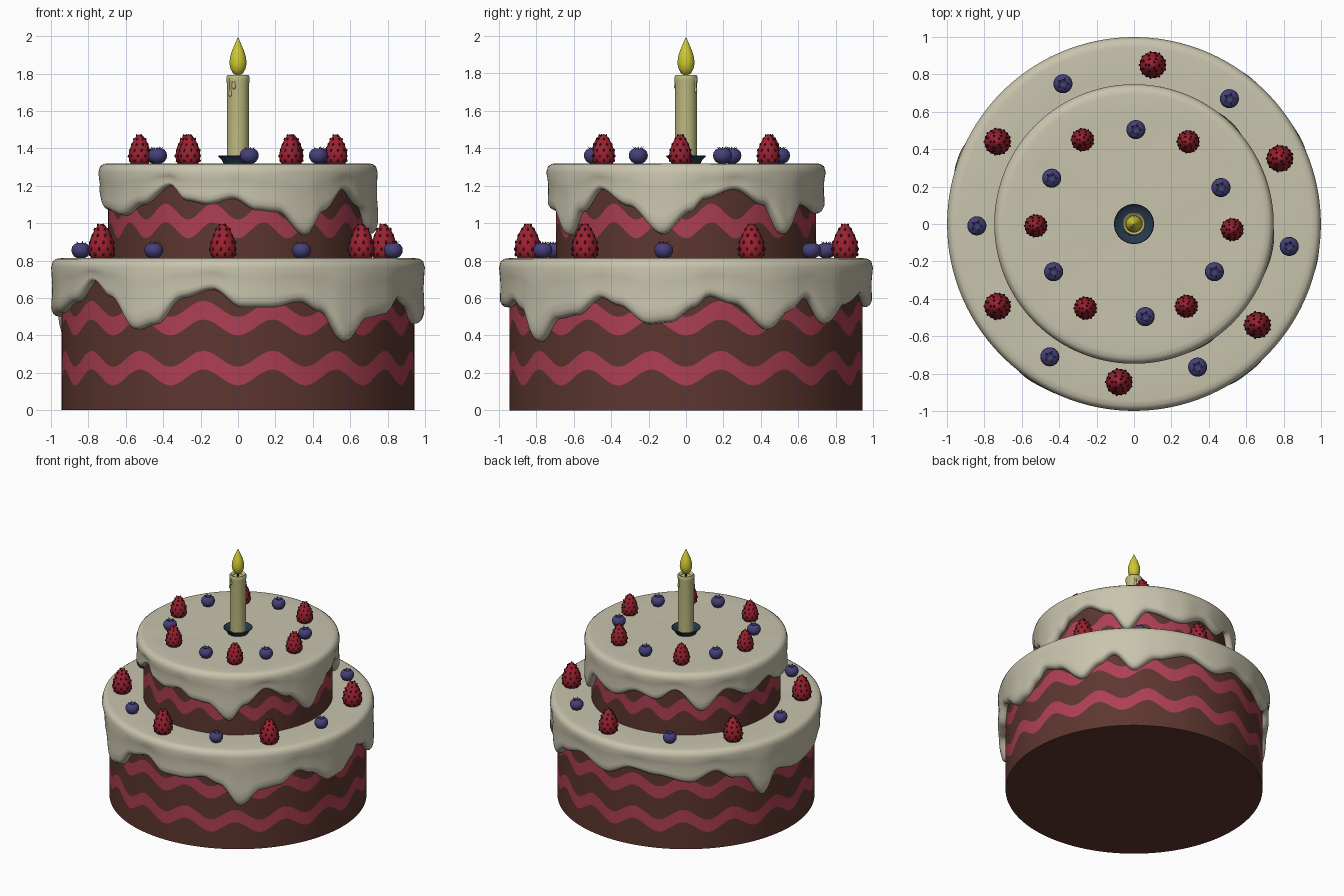
import bpy, bmesh, math, random
from mathutils import Vector, noise

if "Cube" in bpy.data.objects:
    bpy.data.objects.remove(bpy.data.objects["Cube"])
random.seed(4)
TAU = 2 * math.pi


def mat(name, r, g, b):
    m = bpy.data.materials.new(name)
    m.diffuse_color = (r, g, b, 1)
    m.use_nodes = True
    m.node_tree.nodes["Principled BSDF"].inputs["Base Color"].default_value = m.diffuse_color
    return m


ICING = mat("icing", .58, .55, .42)
CHOC = mat("chocolate", .11, .037, .028)
PINK = mat("pink", .42, .05, .09)
RED = mat("berry_red", .33, .015, .03)
SEED = mat("seed_dark", .04, .01, .01)
BLUE = mat("berry_blue", .06, .05, .19)
WAX = mat("candle_wax", .52, .5, .22)
FLAME = mat("flame_yellow", .62, .58, .03)
DARK = mat("holder_dark", .02, .04, .07)


def finish(name, bm, mats, angle=50):
    bmesh.ops.recalc_face_normals(bm, faces=bm.faces)
    me = bpy.data.meshes.new(name)
    bm.to_mesh(me)
    bm.free()
    ob = bpy.data.objects.new(name, me)
    bpy.context.collection.objects.link(ob)
    for m in mats:
        me.materials.append(m)
    bpy.ops.object.select_all(action='DESELECT')
    ob.select_set(True)
    bpy.context.view_layer.objects.active = ob
    bpy.ops.object.shade_smooth_by_angle(angle=math.radians(angle))
    return ob


def surface(bm, profile, n, at=(0, 0, 0), mats=None):
    """Closed surface of revolution; profile(theta) gives (radius, z) rows, ends capped."""
    cols = []
    for i in range(n):
        a = TAU * i / n
        cols.append([bm.verts.new((at[0] + r * math.cos(a), at[1] + r * math.sin(a), at[2] + z))
                     for r, z in profile(a)])
    rows = len(cols[0])
    for i in range(n):
        c, d = cols[i], cols[(i + 1) % n]
        for j in range(rows - 1):
            f = bm.faces.new((c[j], d[j], d[j + 1], c[j + 1]))
            f.material_index = mats[j] if mats else 0
    bm.faces.new([c[0] for c in cols])
    bm.faces.new([c[-1] for c in cols])


def lathe(name, pts, m, n=32, at=(0, 0, 0)):
    bm = bmesh.new()
    surface(bm, lambda a: pts, n, at)
    return finish(name, bm, [m])


# Sponge tiers with wavy pink bands
def tier(name, r, z0, z1, bands):
    def prof(a):
        w = -.043 * math.cos(16 * (a + math.pi / 2))
        rows = [(r, z0)]
        for c in bands:
            rows += [(r, c + w - .05), (r, c + w + .05)]
        return rows + [(r, z1)]
    bm = bmesh.new()
    surface(bm, prof, 192, mats=[j % 2 for j in range(2 * len(bands) + 1)])
    finish(name, bm, [CHOC, PINK])


tier("lower_tier", .943, 0, .77, [.225, .492])
tier("upper_tier", .695, .78, 1.28, [1.012])

# Hem height of the dripping icing: (angle in degrees, z)
LOW = [(3, .55), (7, .61), (15, .57), (27, .43), (35, .53), (41, .6), (50, .46), (60, .56),
       (74, .62), (88, .55), (100, .63), (112, .6), (127, .55), (138, .63), (146, .56), (151, .55),
       (160, .38), (168, .54), (180, .5), (193, .52), (207, .58), (218, .69), (226, .6), (236, .43),
       (243, .46), (252, .6), (262, .645), (271, .55), (281, .55), (290, .58), (297, .53),
       (306, .365), (315, .49), (323, .51), (332, .6), (338, .56), (348, .46), (355, .47)]
UP = [(2, 1.06), (8, 1.13), (21, 1.18), (35, 1.1), (46, .94), (58, 1.1), (78, 1.05), (95, 1.13),
      (107, 1.09), (119, 1.18), (134, 1.01), (149, 1.16), (165, 1.08), (180, 1.15), (195, 1.07),
      (212, 1.04), (225, 1.1), (240, 1.2), (247, 1.12), (257, 1.1), (268, 1.13), (278, 1.07),
      (287, 1.06), (300, .935), (309, 1.06), (321, 1.18), (335, 1.09), (350, .94)]


def hem(table, a):
    d = math.degrees(a)
    t = [(table[-1][0] - 360, table[-1][1])] + table + [(table[0][0] + 360, table[0][1])]
    for (a0, z0), (a1, z1) in zip(t, t[1:]):
        if a0 <= d <= a1:
            k = (d - a0) / (a1 - a0)
            return z0 + (z1 - z0) * k * k * (3 - 2 * k)


def icing(name, R, r, top, table):
    mean = sum(z for _, z in table) / len(table)

    def prof(a):
        zh = hem(table, a)
        b = max(-.012, min(.012, (mean - zh) * .1))
        zs = top - .05
        lump = .005 * noise.noise(Vector((math.cos(a), math.sin(a), R)) * 6)
        rows = [(R * k, top - .003 + .004 * noise.noise(Vector((math.cos(a), math.sin(a), 1)) * k * 5))
                for k in (.02, .3, .6, .8)]
        rows += [(R - .055, top), (R - .028, top - .004), (R - .01, top - .017), (R - .001, top - .05)]
        for f, o in ((.25, -.006), (.5, -.009), (.7, -.006), (.85, -.006), (.94, -.016), (.985, -.03)):
            rows.append((R + o + lump + b * f, zs + (zh - zs) * f))
        return rows + [(r + .008, zh), (r - .012, zh + .012), (r - .012, top - .03)]
    bm = bmesh.new()
    surface(bm, prof, 240)
    finish(name, bm, [ICING], 80)


icing("lower_icing", 1.0, .943, .813, LOW)
icing("upper_icing", .748, .695, 1.32, UP)


# Strawberries with dark seeds
BERRY = [(.03, -.005), (.052, .0), (.064, .022), (.068, .05), (.063, .085), (.051, .12),
         (.035, .152), (.018, .174), (.004, .181)]


def strawberry(name, x, y, z, s):
    bm = bmesh.new()
    surface(bm, lambda a: [(r * s, h * s) for r, h in BERRY], 24, (x, y, z))
    body = set(bm.faces)
    for row, (j, count) in enumerate(((2, 9), (3, 9), (4, 9), (5, 8), (6, 6), (7, 3))):
        r, h = BERRY[j]
        for k in range(count):
            a = TAU * (k + .5 * (row % 2)) / count
            v = bmesh.ops.create_icosphere(bm, subdivisions=1, radius=.0065 * s)['verts']
            for p in v:
                p.co.z *= 1.5
                p.co += Vector((x + r * s * math.cos(a), y + r * s * math.sin(a), z + h * s))
    for f in bm.faces:
        f.material_index = 0 if f in body else 1
    finish(name, bm, [RED, SEED])


# Blueberries with a five-pointed crown
def blueberry(name, x, y, z):
    bm = bmesh.new()
    pts = [(.018, 0), (.036, .01), (.048, .028), (.051, .044), (.047, .062), (.036, .075),
           (.022, .081), (.012, .076), (.003, .074)]
    surface(bm, lambda a: pts, 24, (x, y, z))
    body = set(bm.faces)
    for k in range(5):
        a = TAU * k / 5
        p = [bm.verts.new((x + r * math.cos(a + o), y + r * math.sin(a + o), z + h))
             for r, o, h in ((.014, -.6, .076), (.033, 0, .092), (.014, .6, .076), (.018, 0, .074))]
        for t in ((0, 1, 2), (0, 3, 1), (3, 2, 1), (0, 2, 3)):
            bm.faces.new([p[i] for i in t])
    for f in bm.faces:
        f.material_index = 0 if f in body else 1
    finish(name, bm, [BLUE, DARK])


red_low = [(.1, .85), (.78, .35), (.66, -.54), (-.08, -.845), (-.73, -.44), (-.73, .44)]
red_up = [(.29, .44), (.525, -.03), (.28, -.44), (-.26, -.45), (-.525, -.01), (-.275, .45)]
blue_low = [(-.38, .75), (.51, .67), (.83, -.12), (.34, -.765), (-.45, -.71), (-.84, -.01)]
blue_up = [(.01, .505), (.465, .195), (.43, -.255), (.06, -.495), (-.43, -.255), (-.44, .245)]
for i in range(6):
    strawberry(f"lower_strawberry_{i}", *red_low[i], .81, 1.03)
    strawberry(f"upper_strawberry_{i}", *red_up[i], 1.315, .88)
    blueberry(f"lower_blueberry_{i}", *blue_low[i], .812)
    blueberry(f"upper_blueberry_{i}", *blue_up[i], 1.318)

# Candle, holder dish, wick and flame
lathe("candle_holder", [(.01, 1.315), (.075, 1.315), (.085, 1.335), (.107, 1.358), (.104, 1.362),
                        (.08, 1.343), (.05, 1.338), (.01, 1.338)], DARK, 40)
lathe("candle", [(.01, 1.33), (.06, 1.33), (.059, 1.74), (.062, 1.765), (.062, 1.782), (.056, 1.791),
                 (.048, 1.788), (.04, 1.772), (.01, 1.768)], WAX)
lathe("wick", [(.006, 1.76), (.006, 1.81)], DARK, 8)
lathe("flame", [(.006, 1.79), (.026, 1.8), (.04, 1.825), (.046, 1.855), (.042, 1.89), (.031, 1.925),
                (.017, 1.957), (.007, 1.98), (.001, 1.993)], FLAME)
# Wax runs down the candle
for i, (deg, drop) in enumerate(((225, .1), (248, .06), (60, .08))):
    a = math.radians(deg)
    lathe(f"wax_run_{i}", [(.002, 1.775 - drop), (.01, 1.782 - drop), (.011, 1.792 - drop),
                           (.007, 1.81 - drop), (.007, 1.775), (.002, 1.785)], WAX, 12,
          (.057 * math.cos(a), .057 * math.sin(a), 0))
